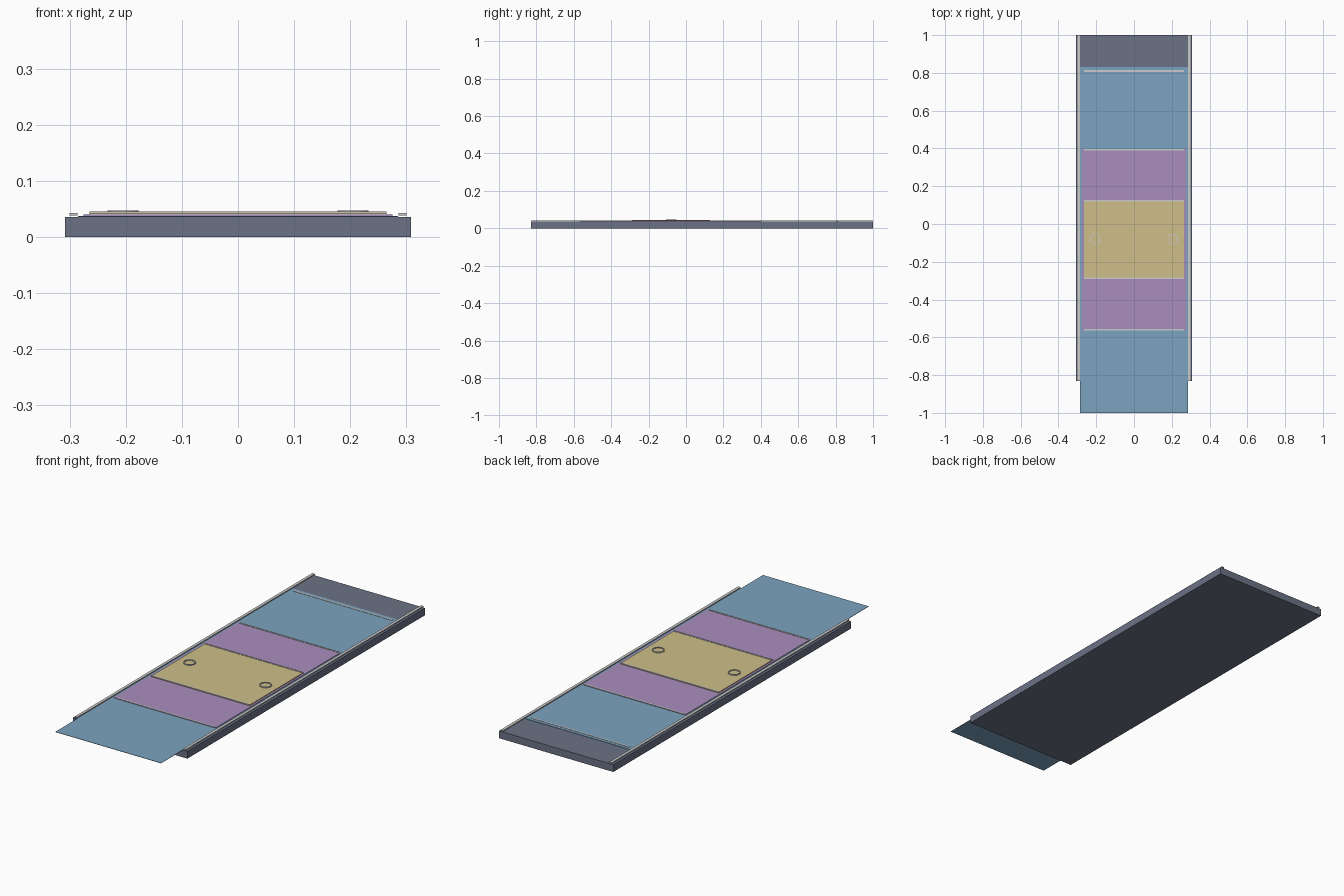
import bpy, bmesh, math

if "Cube" in bpy.data.objects:
    bpy.data.objects.remove(bpy.data.objects["Cube"])


def colour(name, rgb):
    m = bpy.data.materials.new(name)
    m.diffuse_color = (*rgb, 1)
    m.use_nodes = True
    m.node_tree.nodes["Principled BSDF"].inputs["Base Color"].default_value = m.diffuse_color
    return m


def add_object(name, bm, mat=None):
    mesh = bpy.data.meshes.new(name)
    bm.to_mesh(mesh)
    bm.free()
    ob = bpy.data.objects.new(name, mesh)
    bpy.context.collection.objects.link(ob)
    if mat:
        mesh.materials.append(mat)
    return ob


def box(name, x, y, z, mat=None):
    bm = bmesh.new()
    bmesh.ops.create_cube(bm, size=1)
    for v in bm.verts:
        for i, (lo, hi) in enumerate((x, y, z)):
            v.co[i] = hi if v.co[i] > 0 else lo
    return add_object(name, bm, mat)


def ring(name, cx, cy, z0, z1, outer, inner, sides=32):
    # square-section ring, profile swept around its centre
    bm = bmesh.new()
    profile = [(inner, z0), (outer, z0), (outer, z1), (inner, z1)]
    loops = []
    for k in range(sides):
        a = 2 * math.pi * k / sides
        loops.append([bm.verts.new((cx + r * math.cos(a), cy + r * math.sin(a), z))
                      for r, z in profile])
    for k in range(sides):
        a, b = loops[k], loops[(k + 1) % sides]
        for i in range(4):
            j = (i + 1) % 4
            bm.faces.new((a[i], b[i], b[j], a[j]))
    bmesh.ops.recalc_face_normals(bm, faces=bm.faces)
    return add_object(name, bm)


slate = colour("slate", (0.15, 0.17, 0.24))
blue = colour("blue", (0.20, 0.37, 0.53))
purple = colour("purple", (0.40, 0.27, 0.52))
yellow = colour("yellow", (0.62, 0.52, 0.25))

# base slab
box("base_slab", (-0.308, 0.308), (-0.83, 1.0), (0, 0.0355), slate)

# stacked sliding panels
box("lower_panel", (-0.285, 0.285), (-1.0, 0.83), (0.0358, 0.0375), blue)
box("middle_panel", (-0.275, 0.275), (-0.563, 0.397), (0.0375, 0.040), purple)
box("upper_panel", (-0.265, 0.265), (-0.29, 0.127), (0.040, 0.0435), yellow)

# side guide rails
for side, s in (("left", -1), ("right", 1)):
    xs = sorted((s * 0.286, s * 0.300))
    box(side + "_rail", xs, (-0.83, 1.0), (0.0385, 0.0430))

# raised seam strips across the panels
for i, (y, z) in enumerate(((0.81, 0.0375), (0.394, 0.040), (-0.560, 0.040),
                            (0.123, 0.0435), (-0.286, 0.0435))):
    box(f"seam_strip_{i + 1}", (-0.265, 0.265), (y - 0.004, y + 0.004), (z, z + 0.0015))

# finger rings on the upper panel
for side, s in (("left", -1), ("right", 1)):
    ob = ring(side + "_finger_ring", s * 0.205, -0.08, 0.0435, 0.0475, 0.028, 0.0235)
    bpy.context.view_layer.objects.active = ob
    ob.select_set(True)
    bpy.ops.object.shade_smooth_by_angle()
    ob.select_set(False)
